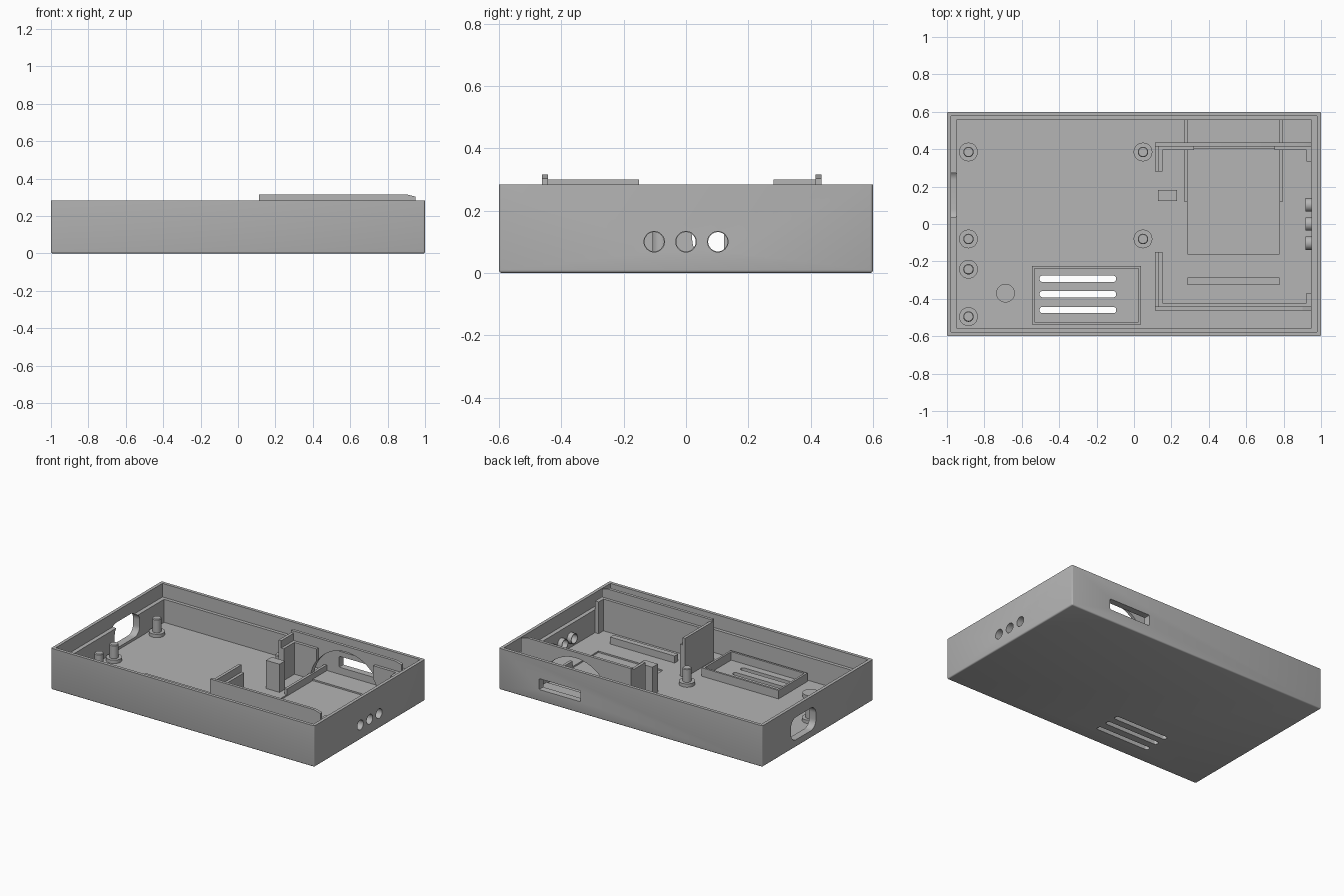
import bpy, bmesh, math
from mathutils import Matrix

if "Cube" in bpy.data.objects:
    bpy.data.objects.remove(bpy.data.objects["Cube"], do_unlink=True)

grey = bpy.data.materials.new("plain grey")
grey.use_nodes = True
grey.diffuse_color = (0.46, 0.46, 0.46, 1)
grey.node_tree.nodes["Principled BSDF"].inputs["Base Color"].default_value = (0.46, 0.46, 0.46, 1)

FLOOR, LEDGE, RIM, TALL = 0.032, 0.19, 0.283, 0.316
SINK = FLOOR - 0.01


def finish(name, bm):
    bmesh.ops.recalc_face_normals(bm, faces=bm.faces)
    mesh = bpy.data.meshes.new(name)
    bm.to_mesh(mesh)
    bm.free()
    mesh.materials.append(grey)
    ob = bpy.data.objects.new(name, mesh)
    bpy.context.collection.objects.link(ob)
    return ob


def prism(name, points, axis, lo, hi):
    """Extrude a flat outline along an axis; the outline uses the other two axes in order."""
    def place(p, d):
        return {"x": (d, p[0], p[1]), "y": (p[0], d, p[1]), "z": (p[0], p[1], d)}[axis]
    bm = bmesh.new()
    face = bm.faces.new([bm.verts.new(place(p, lo)) for p in points])
    new = bmesh.ops.extrude_face_region(bm, geom=[face])["geom"]
    shift = place((0, 0), hi - lo)
    bmesh.ops.translate(bm, vec=shift, verts=[v for v in new if isinstance(v, bmesh.types.BMVert)])
    return finish(name, bm)


def box(name, x0, x1, y0, y1, z0, z1):
    return prism(name, [(x0, y0), (x1, y0), (x1, y1), (x0, y1)], "z", z0, z1)


def rounded(a0, a1, b0, b1, r, steps=8):
    pts = []
    corners = [(a1 - r, b1 - r), (a0 + r, b1 - r), (a0 + r, b0 + r), (a1 - r, b0 + r)]
    for i, (a, b) in enumerate(corners):
        for k in range(steps + 1):
            t = (i + k / steps) * math.pi / 2
            pts.append((a + r * math.cos(t), b + r * math.sin(t)))
    return pts


def circle(a, b, r, n=32):
    return [(a + r * math.cos(i * math.tau / n), b + r * math.sin(i * math.tau / n)) for i in range(n)]


def cut(ob, cutter):
    mod = ob.modifiers.new("cut", "BOOLEAN")
    mod.operation, mod.solver, mod.object = "DIFFERENCE", "EXACT", cutter
    bpy.context.view_layer.objects.active = ob
    bpy.ops.object.modifier_apply(modifier=mod.name)
    bpy.data.objects.remove(cutter, do_unlink=True)


def smooth(ob):
    bpy.ops.object.select_all(action="DESELECT")
    ob.select_set(True)
    bpy.context.view_layer.objects.active = ob
    bpy.ops.object.shade_smooth_by_angle(angle=math.radians(30))


# Tray: softened block, hollowed with a stepped rim
case = box("case", -1, 1, -0.6, 0.6, 0, RIM)
bm = bmesh.new()
bm.from_mesh(case.data)
edges = [e for e in bm.edges if min(v.co.z for v in e.verts) < 0.01]
bmesh.ops.bevel(bm, geom=edges, offset=0.009, segments=3, profile=0.5, affect="EDGES")
bm.to_mesh(case.data)
bm.free()
cut(case, box("lower_cavity", -0.95, 0.95, -0.555, 0.555, FLOOR, 0.5))
cut(case, box("upper_cavity", -0.978, 0.978, -0.578, 0.578, LEDGE, 0.5))

# Openings: side port, rear slot, three side holes, floor vents
cut(case, prism("port", rounded(0.02, 0.29, 0.05, 0.205, 0.055), "x", -1.1, -0.9))
cut(case, prism("rear_slot", rounded(0.38, 0.695, 0.08, 0.155, 0.006, 2), "y", 0.5, 0.7))
for y in (-0.102, 0, 0.102):
    cut(case, prism("hole", circle(y, 0.1, 0.033), "x", 0.9, 1.1))
for y in (-0.293, -0.375, -0.46):
    cut(case, prism("vent", rounded(-0.505, -0.095, y - 0.017, y + 0.017, 0.016), "z", -0.1, 0.1))

# Shallow bed in the floor
cut(case, box("bed", 0.287, 0.777, -0.16, 0.4, FLOOR - 0.01, 0.06))
smooth(case)

# Collars behind the side holes
for i, y in enumerate((-0.102, 0, 0.102)):
    collar = prism(f"hole_collar_{i + 1}", circle(y, 0.1, 0.036), "x", 0.918, 0.955)
    cut(collar, prism("bore", circle(y, 0.1, 0.031), "x", 0.9, 1))
    smooth(collar)

# Two tall partitions with end legs and lower inner steps
STEP = 0.25
profile = [(0.112, SINK), (0.949, SINK), (0.949, 0.303), (0.9, TALL), (0.112, TALL)]
for side, outer, leg_end, tab_end in (("rear", 0.435, 0.28, 0.335), ("front", -0.462, -0.15, -0.37)):
    s = 1 if outer > 0 else -1
    mid, inner = outer - s * 0.02, outer - s * 0.04
    wall = prism(f"{side}_partition", profile, "y", min(outer, mid), max(outer, mid))
    steps = [(0.13, 0.32), (0.75, 0.945)] if s > 0 else [(0.13, 0.945)]
    parts = [wall]
    for i, (x0, x1) in enumerate(steps):
        parts.append(box(f"{side}_step_{i + 1}", x0, x1, min(inner, mid), max(inner, mid), SINK, STEP))
    if s > 0:
        # Arched clearance through the rear partition
        for ob in parts:
            cut(ob, prism("arch", circle(0.532, 0.015, 0.262, 64), "y", 0.3, 0.5))
            smooth(ob)
    y0, y1 = sorted((leg_end, mid))
    box(f"{side}_leg", 0.112, 0.132, y0, y1, SINK, 0.3)
    box(f"{side}_leg_step", 0.132, 0.152, y0, y1, SINK, STEP)
    y0, y1 = sorted((tab_end, mid))
    box(f"{side}_end_tab", 0.922, 0.949, y0, y1, SINK, STEP)

# Guide ribs, stop bar and clip block
box("guide_rib_left", 0.268, 0.287, 0.12, 0.556, SINK, 0.07)
box("guide_rib_right", 0.777, 0.796, 0.12, 0.556, SINK, 0.07)
box("stop_bar", 0.287, 0.777, -0.325, -0.287, SINK, 0.08)
box("clip_block", 0.128, 0.23, 0.122, 0.182, SINK, 0.225)

# Frame around the vents
frame = box("vent_frame", -0.545, 0.038, -0.538, -0.225, SINK, 0.09)
cut(frame, box("frame_inside", -0.531, 0.024, -0.524, -0.239, 0, 0.2))

# Mounting posts: wide foot with a domed pin
posts = [(x, y) for x in (-0.885, 0.048) for y in (0.385, -0.08)]
posts += [(-0.885, -0.242), (-0.885, -0.495)]
for i, (x, y) in enumerate(posts):
    bm = bmesh.new()
    for r, r_top, z0, z1 in ((0.05, 0.05, SINK, 0.055), (0.028, 0.028, 0.05, 0.142), (0.028, 0.024, 0.142, 0.147)):
        bmesh.ops.create_cone(bm, cap_ends=True, segments=32, radius1=r, radius2=r_top, depth=z1 - z0,
                              matrix=Matrix.Translation((x, y, (z0 + z1) / 2)))
    smooth(finish(f"mounting_post_{i + 1}", bm))

# Low round pad
smooth(prism("round_pad", circle(-0.687, -0.37, 0.05), "z", SINK, 0.06))
